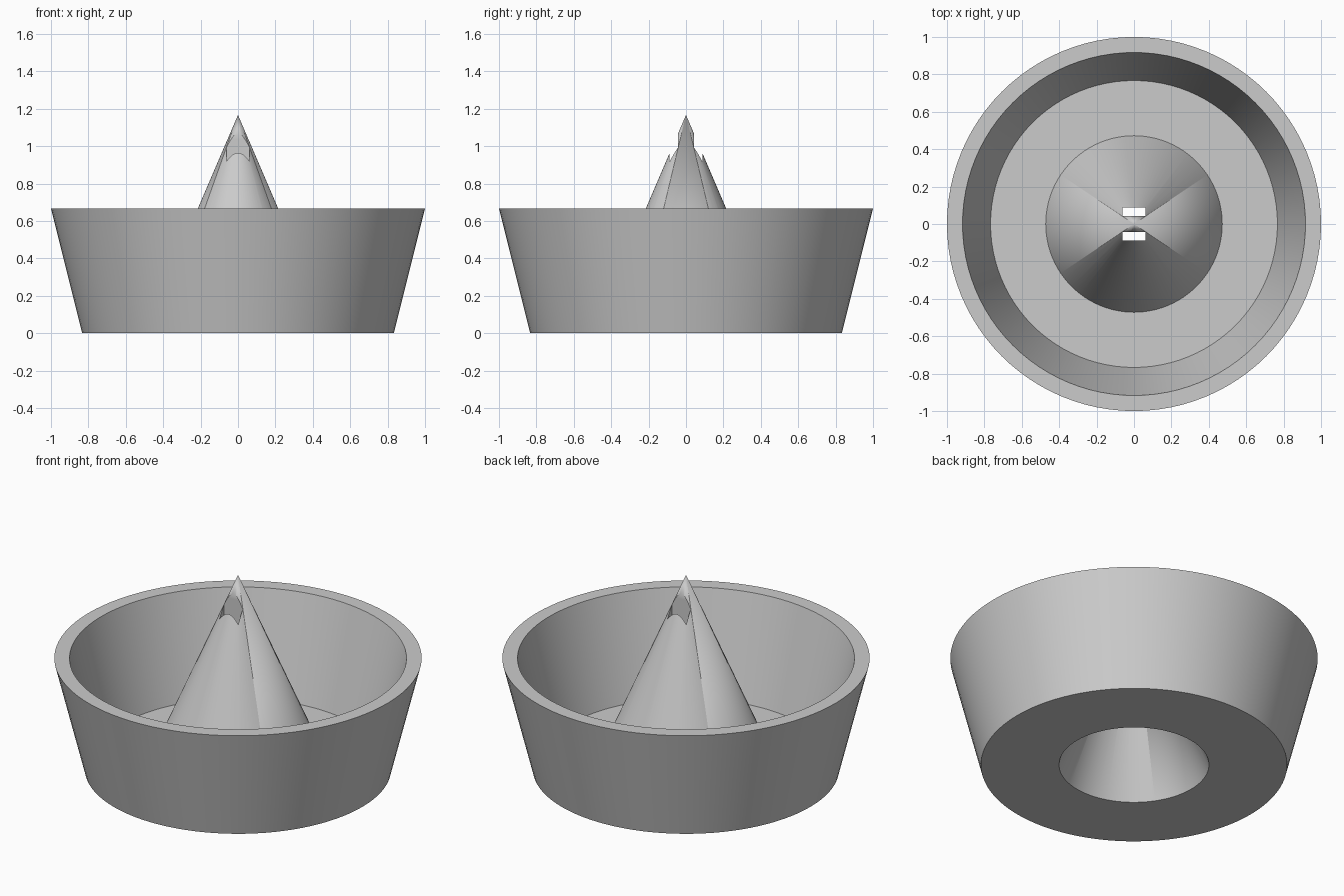
import bpy, bmesh, math
from mathutils import Matrix, Vector

default = bpy.data.objects.get("Cube")
if default:
    bpy.data.objects.remove(default, do_unlink=True)

# Single grey plastic
grey = bpy.data.materials.new("plain_grey")
grey.use_nodes = True
colour = (0.6, 0.6, 0.6, 1)
grey.diffuse_color = colour
grey.node_tree.nodes["Principled BSDF"].inputs["Base Color"].default_value = colour


def add_object(name, bm):
    bmesh.ops.recalc_face_normals(bm, faces=bm.faces)
    mesh = bpy.data.meshes.new(name)
    bm.to_mesh(mesh)
    bm.free()
    obj = bpy.data.objects.new(name, mesh)
    bpy.context.collection.objects.link(obj)
    return obj


def lathe(name, profile, steps=96):
    bm = bmesh.new()
    verts = [bm.verts.new((r, 0, z)) for r, z in profile]
    edges = [bm.edges.new(pair) for pair in zip(verts, verts[1:])]
    bmesh.ops.spin(bm, geom=verts + edges, cent=(0, 0, 0), axis=(0, 0, 1),
                   angle=math.tau, steps=steps, use_duplicate=False)
    bmesh.ops.remove_doubles(bm, verts=bm.verts, dist=0.0005)
    return add_object(name, bm)


# Tapered bowl with a hollow cone rising from the floor
bowl = lathe("bowl_with_cone", [
    (0, 1.167),       # cone tip
    (0.472, 0.067),   # cone foot on the floor
    (0.767, 0.067),   # floor edge
    (0.917, 0.667),   # inner rim
    (1.0, 0.667),     # outer rim
    (0.833, 0),       # base edge
    (0.408, 0),       # opening underneath
    (0, 0.952),       # tip of the hollow
])
bowl.data.materials.append(grey)

# Two vertical slots through the cone, front and back
bm = bmesh.new()
for side in (-1, 1):
    place = Matrix.Translation(Vector((0, side * 0.0645, 0.9)))
    size = Matrix.Diagonal((0.124, 0.045, 0.8, 1))
    bmesh.ops.create_cube(bm, size=1, matrix=place @ size)
cutter = add_object("slot_cutter", bm)
cutter.hide_render = True

slots = bowl.modifiers.new("slots", "BOOLEAN")
slots.operation = "DIFFERENCE"
slots.solver = "EXACT"
slots.object = cutter
bpy.context.view_layer.objects.active = bowl
bowl.select_set(True)
bpy.ops.object.modifier_apply(modifier=slots.name)
bpy.data.objects.remove(cutter, do_unlink=True)

bpy.ops.object.shade_smooth_by_angle(angle=math.radians(30))
